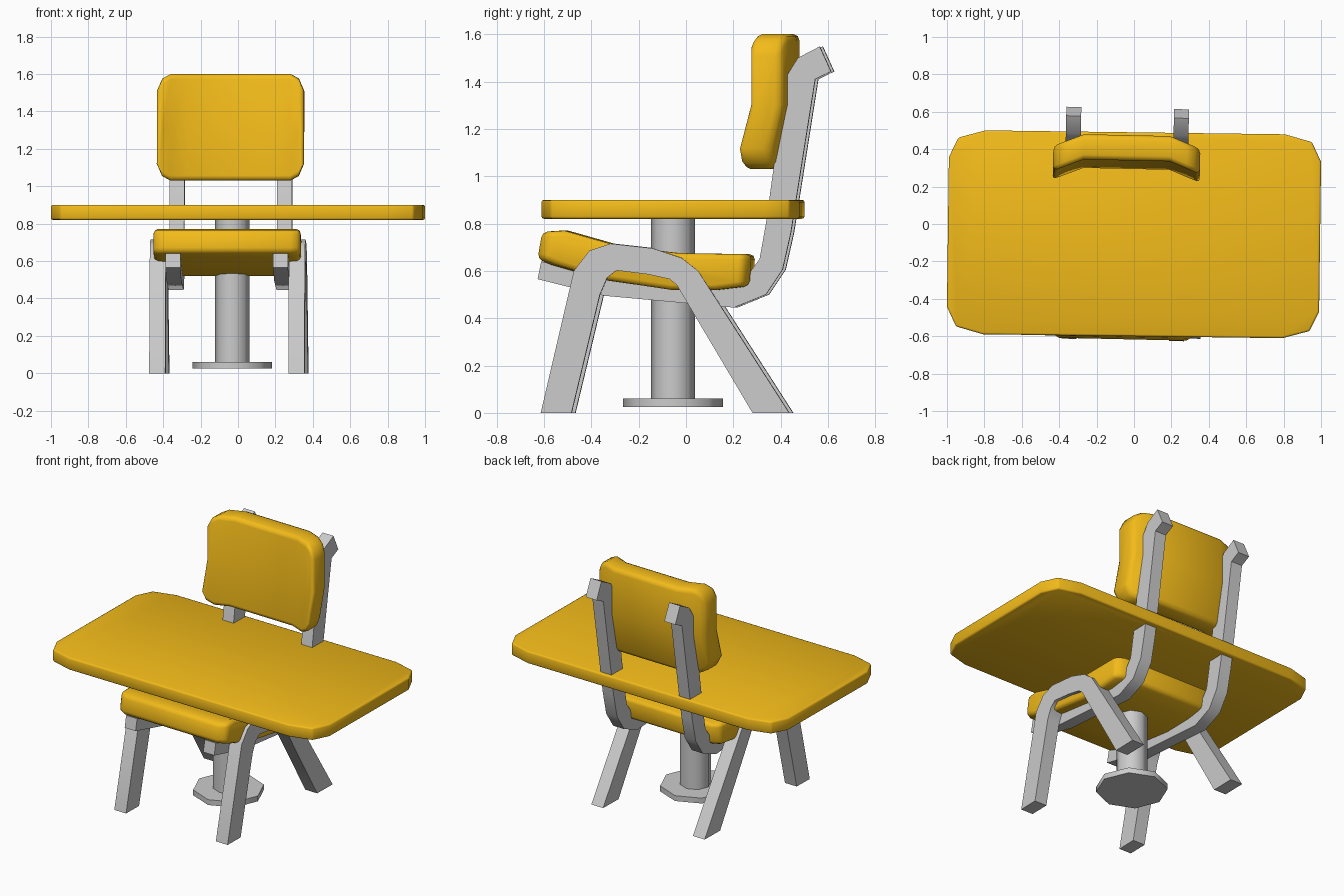
import bpy, bmesh, math

if "Cube" in bpy.data.objects:
    bpy.data.objects.remove(bpy.data.objects["Cube"])

yellow = bpy.data.materials.new("yellow")
yellow.diffuse_color = (0.9, 0.5, 0.01, 1)
yellow.use_nodes = True
yellow.node_tree.nodes["Principled BSDF"].inputs["Base Color"].default_value = yellow.diffuse_color


def loft(name, rings, loc=(0, 0, 0), turn=0, mat=None, bevel=0):
    """Join equal-sized point rings into a closed solid."""
    bm = bmesh.new()
    rows = [[bm.verts.new(p) for p in ring] for ring in rings]
    n = len(rows[0])
    for a, b in zip(rows, rows[1:]):
        for i in range(n):
            j = (i + 1) % n
            bm.faces.new((a[i], a[j], b[j], b[i]))
    bm.faces.new(rows[0])
    bm.faces.new(rows[-1])
    bmesh.ops.recalc_face_normals(bm, faces=bm.faces)
    me = bpy.data.meshes.new(name)
    bm.to_mesh(me)
    bm.free()
    ob = bpy.data.objects.new(name, me)
    bpy.context.collection.objects.link(ob)
    ob.location = loc
    ob.rotation_euler.z = math.radians(turn)
    if mat:
        me.materials.append(mat)
    if bevel:
        me.polygons.foreach_set("use_smooth", [True] * len(me.polygons))
        m = ob.modifiers.new("bevel", 'BEVEL')
        m.width, m.segments, m.limit_method = bevel, 2, 'ANGLE'
        m.angle_limit = math.radians(40)
    else:
        bpy.ops.object.select_all(action='DESELECT')
        ob.select_set(True)
        bpy.context.view_layer.objects.active = ob
        bpy.ops.object.shade_smooth_by_angle(angle=math.radians(55))
    return ob


def bar(name, outer, inner, x, w):
    """Square bar between two side-view edge lines."""
    rings = [[(x - w / 2, *o), (x + w / 2, *o), (x + w / 2, *i), (x - w / 2, *i)]
             for o, i in zip(outer, inner)]
    return loft(name, rings, CHAIR, CHAIR_TURN)


# The chair and the table are each turned slightly
CHAIR, CHAIR_TURN = (-0.047, 0, 0), -1.25
TABLE, TABLE_TURN = (0, -0.055, 0), -0.75

# Table top with chamfered corners
q = [(0.995, 0.40), (0.945, 0.505), (0.80, 0.545)]
outline = (q + [(-x, y) for x, y in q[::-1]] + [(-x, -y) for x, y in q]
           + [(x, -y) for x, y in q[::-1]])
loft("table_top", [[(x, y, z) for x, y in outline] for z in (0.82, 0.90)],
     TABLE, TABLE_TURN, yellow, 0.01)


# Table pedestal and floor plate
def octagon(r, z):
    return [(r * math.cos(k * math.pi / 4), r * math.sin(k * math.pi / 4), z)
            for k in range(8)]


loft("table_column", [octagon(0.092, 0.05), octagon(0.092, 0.83)], (-0.03, -0.055, 0))
loft("table_base", [octagon(0.212, 0.025), octagon(0.212, 0.06)], (-0.03, -0.055, 0))

# Seat cushion
seat = [(-0.62, 0.65), (-0.60, 0.765), (-0.52, 0.77), (-0.28, 0.705), (-0.02, 0.675),
        (0.285, 0.67), (0.275, 0.535), (0.15, 0.52), (-0.05, 0.52), (-0.33, 0.56),
        (-0.56, 0.625)]
rings = []
for x, s in ((-0.393, 0.93), (-0.34, 1), (0.34, 1), (0.393, 0.93)):
    rings.append([(x, -0.17 + (y + 0.17) * s, z) for y, z in seat])
loft("seat", rings, CHAIR, CHAIR_TURN, yellow, 0.022)

# Back cushion, wrapped forward at both sides
rings = []
for x, inset in ((-0.393, 0.09), (-0.365, 0.025), (-0.32, 0), (-0.23, 0),
                 (0.23, 0), (0.32, 0), (0.365, 0.025), (0.393, 0.09)):
    b = max(0, abs(x) - 0.23) * 0.4
    lo, hi = 1.03 + inset, 1.60 - inset
    rings.append([(x, y - b, z) for y, z in
                  ((0.29, lo), (0.34, 1.3), (0.34, hi), (0.475, hi), (0.475, 1.3), (0.42, lo))])
loft("backrest", rings, CHAIR, CHAIR_TURN, yellow, 0.025)

# Seat rails that rise into the back posts, and arched legs
rail_out = [(-0.62, 0.565), (-0.34, 0.495), (0.21, 0.445), (0.345, 0.50), (0.415, 0.605),
            (0.45, 0.76), (0.553, 1.41), (0.615, 1.44)]
rail_in = [(-0.605, 0.64), (-0.33, 0.575), (0.18, 0.525), (0.27, 0.585), (0.318, 0.65),
           (0.345, 0.80), (0.43, 1.42), (0.48, 1.50)]
rail_out += [(0.62, 1.442)]
rail_in += [(0.572, 1.548)]
leg_out = [(-0.605, 0), (-0.465, 0.60), (-0.40, 0.685), (-0.31, 0.715), (-0.13, 0.695),
           (-0.01, 0.655), (0.06, 0.60), (0.445, 0)]
leg_in = [(-0.475, 0), (-0.355, 0.50), (-0.325, 0.57), (-0.285, 0.602), (-0.15, 0.585),
          (-0.06, 0.565), (-0.03, 0.54), (0.29, 0)]
for side, s in (("left", -1), ("right", 1)):
    bar("back_rail_" + side, rail_out, rail_in, s * 0.288, 0.08)
    bar("leg_frame_" + side, leg_out, leg_in, s * 0.372, 0.086)
